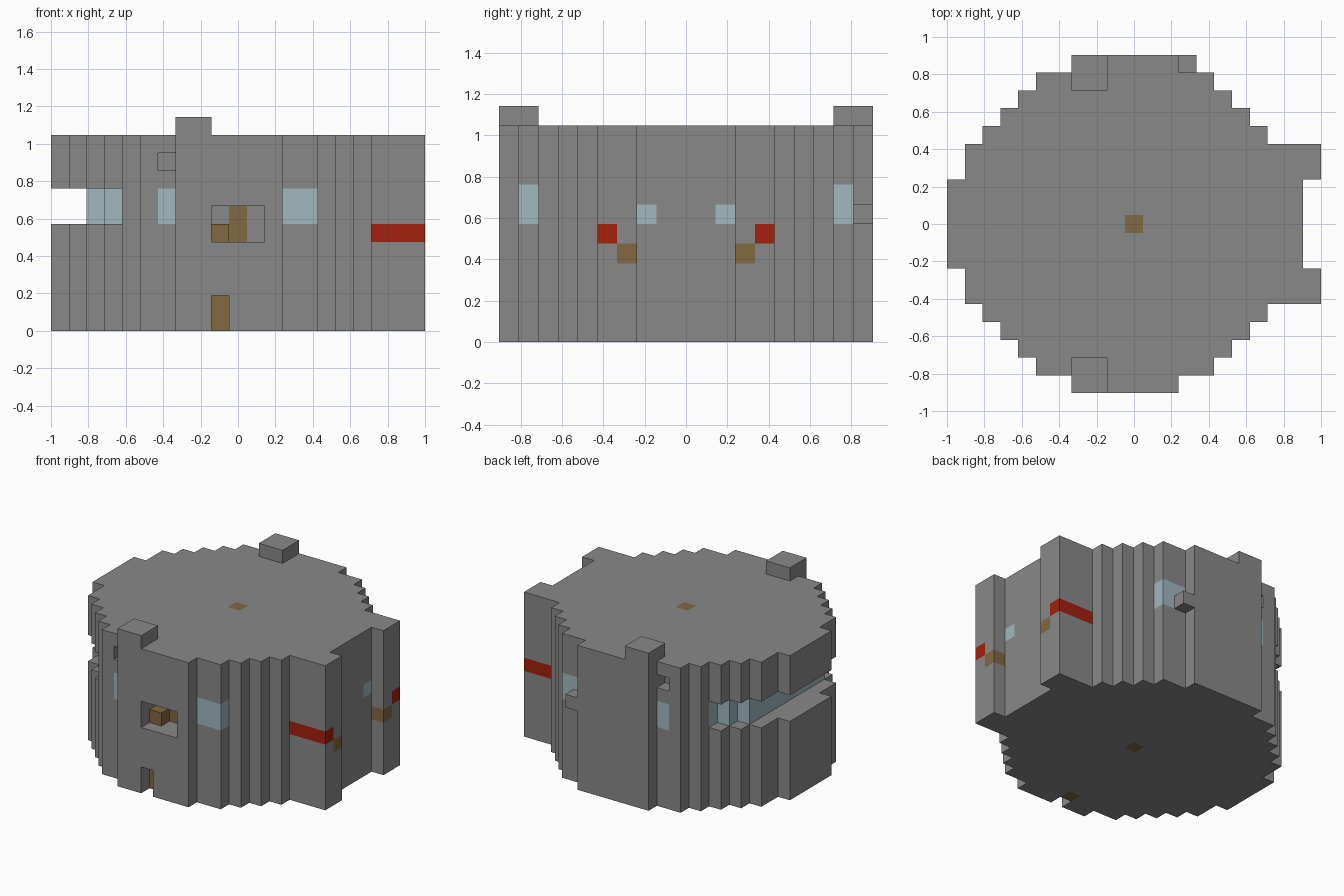
import bpy, bmesh
from mathutils import Vector

U = 2 / 21                                  # edge of one block
ORIGIN = Vector((-10.5 * U, -9.5 * U, 0))
ROWS = 19

if "Cube" in bpy.data.objects:
    bpy.data.objects.remove(bpy.data.objects["Cube"])


def material(name, rgb):
    m = bpy.data.materials.new(name)
    m.use_nodes = True
    m.diffuse_color = (*rgb, 1)
    m.node_tree.nodes["Principled BSDF"].inputs["Base Color"].default_value = (*rgb, 1)
    return m


stone = material("stone_grey", (0.25, 0.25, 0.25))
glass = material("pale_blue", (0.35, 0.48, 0.53))
wood = material("wood_brown", (0.225, 0.138, 0.052))
red = material("signal_red", (0.36, 0.015, 0.004))

cells = {}                                  # block -> part name
part_material = {}


def fill(part, mat, xs, ys, zs, mirror=False):
    """Fill a box of blocks; ranges are (start, end), optionally mirrored front to back."""
    part_material[part] = mat
    for i in range(*xs):
        for j in range(*ys):
            for k in range(*zs):
                cells[i, j, k] = part
                if mirror:
                    cells[i, ROWS - 1 - j, k] = part


def carve(xs, ys, zs, mirror=False):
    for i in range(*xs):
        for j in range(*ys):
            for k in range(*zs):
                cells.pop((i, j, k), None)
                if mirror:
                    cells.pop((i, ROWS - 1 - j, k), None)


# Round stepped body: inset of each row from the widest one, front to middle
INSETS = [7, 5, 4, 3, 2, 1, 1, 0, 0, 0]
for j, inset in enumerate(INSETS):
    right = 13 if j == 0 else 20 - inset
    fill("body", stone, (inset, right), (j, j + 1), (0, 11), mirror=True)

# Twin side buttresses, roof blocks and the small rear ledge
fill("buttresses", stone, (18, 21), (5, 7), (0, 11), mirror=True)
fill("roof_blocks", stone, (7, 9), (0, 2), (11, 12), mirror=True)
fill("rear_ledge", stone, (13, 14), (18, 19), (6, 7))

# Wide viewing slot with stepped glazing behind it
for j, start, end in [(3, 3, 4), (4, 2, 3), (5, 0, 2), (6, 0, 2),
                      (7, 0, 2), (8, 0, 2), (9, 0, 2)]:
    carve((start, end), (j, j + 1), (6, 8), mirror=True)
    fill("slot_glazing", glass, (end, end + 1), (j, j + 1), (6, 8), mirror=True)

# Windows
fill("corner_windows", glass, (13, 15), (1, 2), (6, 8), mirror=True)
fill("narrow_windows", glass, (6, 7), (1, 2), (6, 8), mirror=True)
fill("side_windows", glass, (19, 20), (7, 8), (6, 7), mirror=True)

# Small vent holes above the narrow windows
carve((6, 7), (1, 2), (9, 10), mirror=True)

# Front opening with wooden fittings
carve((9, 12), (0, 2), (5, 7))
fill("opening_step", wood, (9, 10), (1, 2), (5, 6))
fill("opening_post", wood, (10, 11), (2, 3), (5, 7))

# Recessed door
carve((9, 10), (0, 1), (0, 2))
fill("front_door", wood, (9, 10), (1, 2), (0, 2))

# Central mast, red bands and wooden pegs on the buttresses
fill("central_mast", wood, (10, 11), (9, 10), (0, 11))
fill("red_bands", red, (18, 21), (5, 6), (5, 6), mirror=True)
fill("buttress_pegs", wood, (20, 21), (6, 7), (4, 5), mirror=True)


def build(part):
    """Mesh the exposed block sides of one part and merge flat areas."""
    bm = bmesh.new()
    for cell, owner in cells.items():
        if owner != part:
            continue
        base = Vector(cell)
        for axis in range(3):
            for side in (0, 1):
                n = Vector((0, 0, 0))
                n[axis] = 2 * side - 1
                if tuple(int(c) for c in base + n) in cells:
                    continue
                a, b = Vector((0, 0, 0)), Vector((0, 0, 0))
                a[(axis + 1) % 3] = 1
                b[(axis + 2) % 3] = 1
                p = base + n * side
                quad = [p, p + a, p + a + b, p + b]
                if not side:
                    quad.reverse()
                bm.faces.new([bm.verts.new(ORIGIN + q * U) for q in quad])
    bmesh.ops.remove_doubles(bm, verts=bm.verts, dist=U / 100)
    bmesh.ops.dissolve_limit(bm, angle_limit=0.01, verts=bm.verts, edges=bm.edges)
    mesh = bpy.data.meshes.new(part)
    bm.to_mesh(mesh)
    bm.free()
    mesh.materials.append(part_material[part])
    bpy.context.collection.objects.link(bpy.data.objects.new(part, mesh))


for part in part_material:
    build(part)
